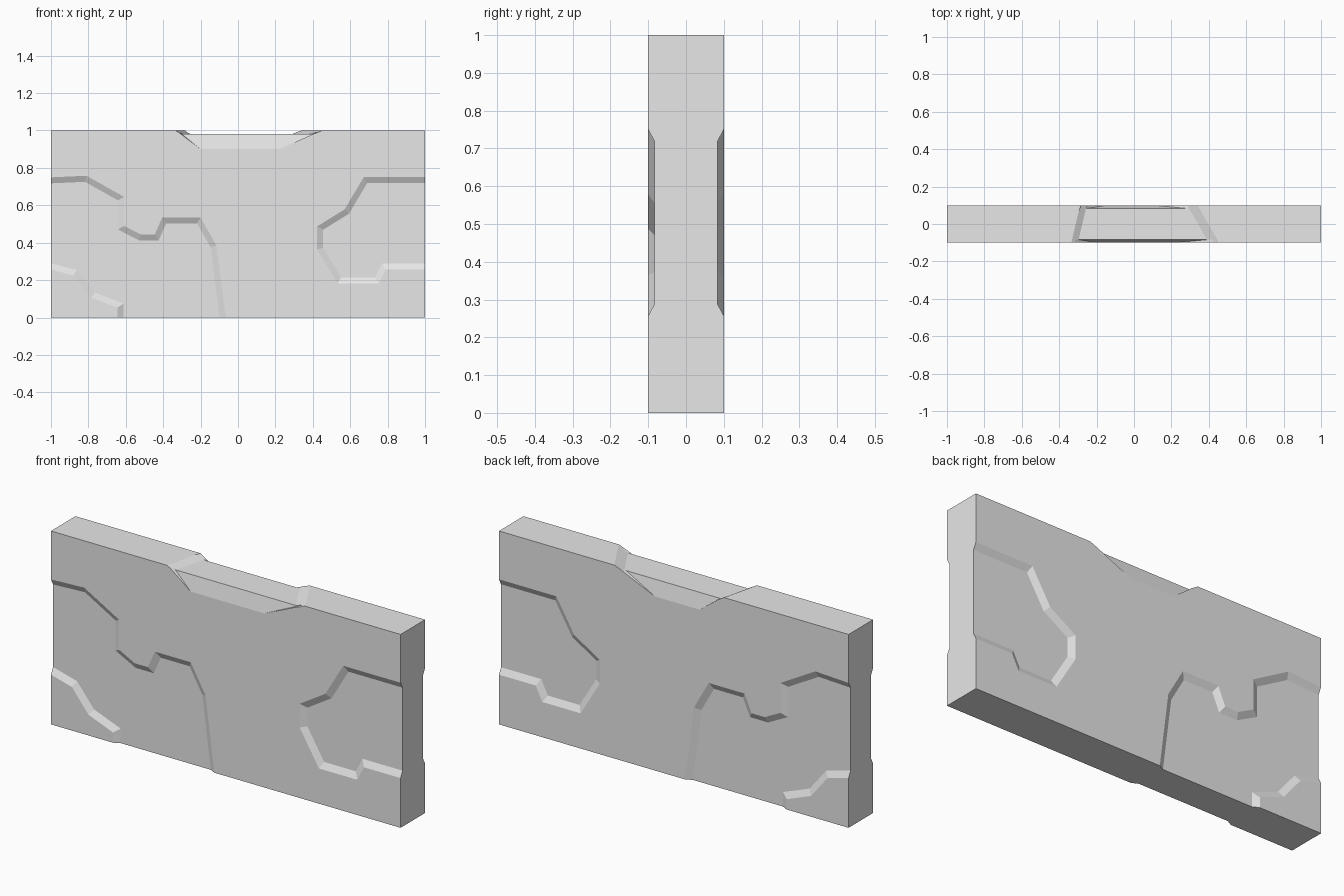
import bpy, bmesh
from mathutils import Vector

cube = bpy.data.objects.get("Cube")
if cube:
    bpy.data.objects.remove(cube, do_unlink=True)

stone = bpy.data.materials.new("plain_grey")
stone.use_nodes = True
grey = (0.8, 0.8, 0.8, 1)
stone.diffuse_color = grey
stone.node_tree.nodes["Principled BSDF"].inputs["Base Color"].default_value = grey


def finish(bm, name):
    bmesh.ops.recalc_face_normals(bm, faces=bm.faces)
    mesh = bpy.data.meshes.new(name)
    bm.to_mesh(mesh)
    bm.free()
    mesh.materials.append(stone)
    obj = bpy.data.objects.new(name, mesh)
    bpy.context.collection.objects.link(obj)
    return obj


def hull(points, name):
    bm = bmesh.new()
    for p in points:
        bm.verts.new(p)
    bmesh.ops.convex_hull(bm, input=bm.verts)
    return finish(bm, name)


def offset(points, dist):
    """Grow a clockwise outline by dist, with mitred corners."""
    pts = [Vector(p) for p in points]
    out = []
    for i, p in enumerate(pts):
        a = (p - pts[i - 1]).normalized()
        b = (pts[(i + 1) % len(pts)] - p).normalized()
        na, nb = Vector((-a.y, a.x)), Vector((-b.y, b.x))
        out.append(p + (na + nb) * dist / (1 + na.dot(nb)))
    return out


def recess_cutter(outline, side):
    """Solid with sloping walls that sinks the outline into one face."""
    bm = bmesh.new()
    rings = []
    for grow, y in ((BEVEL, HALF + DEPTH), (-BEVEL, HALF - DEPTH)):
        rings.append([bm.verts.new((p.x, side * y, p.y)) for p in offset(outline, grow)])
    top, low = rings
    bm.faces.new(top)
    bm.faces.new(low)
    for i in range(len(top)):
        bm.faces.new((top[i - 1], top[i], low[i], low[i - 1]))
    return finish(bm, "recess_cutter")


HALF, DEPTH, BEVEL = 0.1, 0.017, 0.032

# Worn patch outlines (x, z), clockwise, running past the slab's edges
left_patch = [(-1.2, .74), (-.81, .758), (-.61, .645), (-.61, .49), (-.52, .444),
              (-.445, .444), (-.405, .535), (-.2, .535), (-.115, .385), (-.04, -.2),
              (-.645, -.2), (-.645, .053), (-.785, .107), (-.88, .225), (-1.2, .31)]
right_patch = [(1.2, .75), (1.2, .257), (.79, .257), (.752, .182), (.533, .182),
               (.423, .364), (.423, .487), (.57, .578), (.672, .75)]
cutters = [recess_cutter(o, s) for o in (left_patch, right_patch) for s in (-1, 1)]

# Shallow notch across the top: x of its rim and floor at front and back
rim = {-1: (-.33, .44), 1: (-.273, .335)}
floor = {-1: (-.30, .40), 1: (-.253, .285)}


def across(ends, i, t):
    return ends[-1][i] + (ends[1][i] - ends[-1][i]) * (t + 1) / 2


notch = []
for t in (-2, 2):
    for i in (0, 1):
        f, r = across(floor, i, t), across(rim, i, t)
        notch += [(f, t * HALF, .98), (f + 3 * (r - f), t * HALF, 1.04)]
cutters.append(hull(notch, "notch_cutter"))

# Chipped faces below the notch, front and back
chip_base = {-1: (-.2, .22), 1: (-.148, .108)}
for side in (-1, 1):
    pts = []
    for i in (0, 1):
        b, r = chip_base[side][i], rim[side][i]
        for y in (HALF, 2 * HALF):
            pts += [(b, side * y, .9), (2 * r - b, side * y, 1.1)]
        pts.append((floor[side][i], side * (HALF - DEPTH), .98))
    cutters.append(hull(pts, "chip_cutter"))

# Wall slab
bm = bmesh.new()
bmesh.ops.create_cube(bm, size=1)
bmesh.ops.scale(bm, vec=(2, 2 * HALF, 1), verts=bm.verts)
bmesh.ops.translate(bm, vec=(0, 0, .5), verts=bm.verts)
wall = finish(bm, "wall_slab")

# Carve the slab, then drop the cutters
bpy.context.view_layer.objects.active = wall
for cutter in cutters:
    mod = wall.modifiers.new("carve", 'BOOLEAN')
    mod.operation = 'DIFFERENCE'
    mod.solver = 'EXACT'
    mod.object = cutter
    bpy.ops.object.modifier_apply(modifier=mod.name)
    bpy.data.objects.remove(cutter, do_unlink=True)
